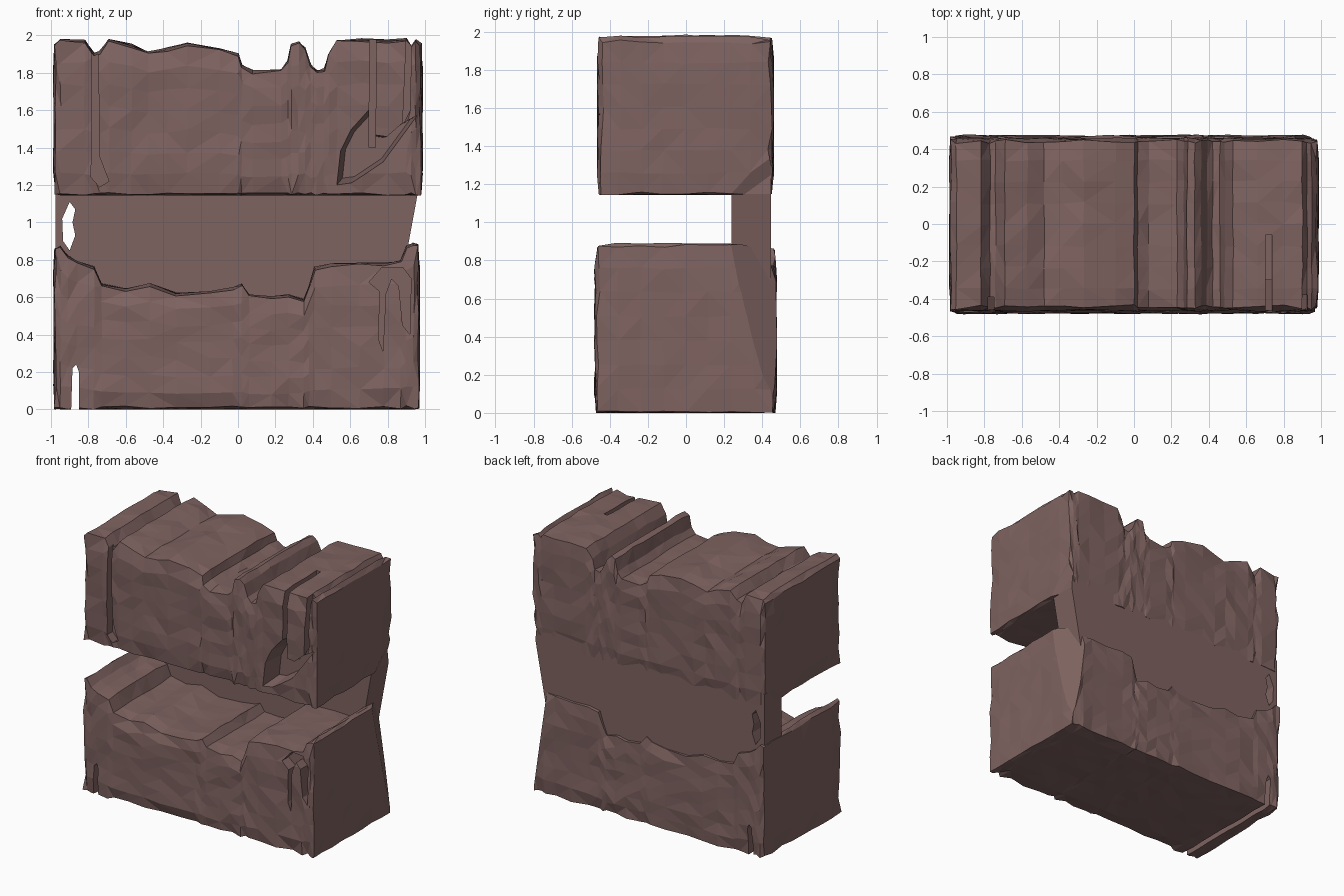
import bpy, bmesh, random
from mathutils import Vector

if "Cube" in bpy.data.objects:
    bpy.data.objects.remove(bpy.data.objects["Cube"])

random.seed(4)
stone = bpy.data.materials.new("brown_stone")
stone.diffuse_color = (0.21, 0.125, 0.118, 1)
stone.use_nodes = True
stone.node_tree.nodes["Principled BSDF"].inputs["Base Color"].default_value = stone.diffuse_color


def finish(name, bm):
    bmesh.ops.recalc_face_normals(bm, faces=bm.faces)
    me = bpy.data.meshes.new(name)
    bm.to_mesh(me)
    bm.free()
    me.materials.append(stone)
    ob = bpy.data.objects.new(name, me)
    bpy.context.collection.objects.link(ob)
    return ob


def rough_block(name, top, bottom, y0, y1, chamfer, ny=8, nz=7):
    """Block with a top profile running front to back, chipped faces and a cut back corner."""
    bm = bmesh.new()
    nx, grid = len(top) - 1, {}
    for i, (x, zt) in enumerate(top):
        for j in range(ny + 1):
            for k in range(nz + 1):
                ends = [i in (0, nx), j in (0, ny), k in (0, nz)]
                if not any(ends):
                    continue
                p = Vector((x, y0 + (y1 - y0) * j / ny, bottom + (zt - bottom) * k / nz))
                r = random.uniform
                p += Vector((r(-.004, .004), r(-.008, .008), r(-.007, .007)))
                if sum(ends) > 1:      # worn edges
                    s = r(.005, .022)
                    if ends[0]: p.x += s * .6 if i == 0 else -s * .6
                    if ends[1]: p.y += s if j == 0 else -s
                    if ends[2]: p.z += s * .6 if k == 0 else -s * .6
                if k == 0:
                    p.z = max(p.z, bottom)
                grid[i, j, k] = bm.verts.new(p)

    def quads(na, nb, key):
        for a in range(na):
            for b in range(nb):
                bm.faces.new([grid[key(a + u, b + v)] for u, v in ((0, 0), (1, 0), (1, 1), (0, 1))])
    for e in (0, 1):
        quads(ny, nz, lambda a, b: (e * nx, a, b))
        quads(nx, nz, lambda a, b: (a, e * ny, b))
        quads(nx, ny, lambda a, b: (a, b, e * nz))
    bmesh.ops.triangulate(bm, faces=bm.faces)

    # slanting cut at the back right corner
    a, b, c = map(Vector, chamfer)
    n = (b - a).cross(c - a).normalized()
    if n.x < 0:
        n = -n
    bmesh.ops.bisect_plane(bm, geom=bm.verts[:] + bm.edges[:] + bm.faces[:],
                           plane_co=a, plane_no=n, clear_outer=True)
    bmesh.ops.holes_fill(bm, edges=[e for e in bm.edges if e.is_boundary], sides=0)
    bmesh.ops.triangulate(bm, faces=bm.faces)
    return finish(name, bm)


def cut(ob, outline, y0, y1, taper=1.0):
    """Carve an x-z outline from y0 to y1; taper shrinks the inner end."""
    bm = bmesh.new()
    c = sum((Vector(p) for p in outline), Vector((0, 0))) / len(outline)
    front = [bm.verts.new((x, y0, z)) for x, z in outline]
    back = [bm.verts.new((c.x + (x - c.x) * taper, y1, c.y + (z - c.y) * taper)) for x, z in outline]
    bm.faces.new(front)
    bm.faces.new(back[::-1])
    for i in range(len(front)):
        j = (i + 1) % len(front)
        bm.faces.new((front[j], front[i], back[i], back[j]))
    cutter = finish("cutter", bm)
    cutter.hide_render = True
    mod = ob.modifiers.new("carve", 'BOOLEAN')
    mod.operation, mod.solver, mod.object = 'DIFFERENCE', 'EXACT', cutter
    bpy.context.view_layer.objects.active = ob
    bpy.ops.object.modifier_apply(modifier=mod.name)
    bpy.data.objects.remove(cutter)


# upper block with notched top
upper_top = [(-.985, 1.95), (-.95, 1.975), (-.82, 1.97), (-.77, 1.9), (-.74, 1.91), (-.69, 1.975),
             (-.57, 1.95), (-.48, 1.91), (-.38, 1.93), (-.27, 1.955), (-.1, 1.93), (0, 1.9),
             (.02, 1.84), (.08, 1.81), (.23, 1.815), (.265, 1.86), (.285, 1.95), (.325, 1.965),
             (.36, 1.93), (.39, 1.84), (.42, 1.81), (.46, 1.82), (.485, 1.9), (.53, 1.97),
             (.66, 1.98), (.8, 1.975), (.9, 1.98), (.925, 1.94), (.95, 1.975), (.985, 1.955)]
upper = rough_block("upper_block", upper_top, 1.145, -.46, .455,
                    [(.98, .24, 1.15), (.98, .455, 1.36), (.84, .455, .88)])
cut(upper, [(-.785, 1.24), (-.74, 1.19), (-.69, 1.22), (-.74, 1.35), (-.75, 2.1), (-.78, 2.1)], -.6, -.39)
cut(upper, [(.70, 1.4), (.735, 1.4), (.74, 2.1), (.705, 2.1)], -.6, -.06)
cut(upper, [(.52, 1.19), (.6, 1.2), (.78, 1.32), (.97, 1.58), (.88, 1.53), (.8, 1.46), (.73, 1.47),
            (.71, 1.62), (.6, 1.5), (.54, 1.38)], -.5, -.3, .8)
cut(upper, [(.88, 1.52), (.92, 1.6), (.93, 2.1), (.905, 2.1)], -.6, -.38)

# lower block with sunken top
lower_top = [(-.985, .86), (-.95, .87), (-.91, .82), (-.86, .79), (-.77, .76), (-.73, .67), (-.6, .65),
             (-.47, .67), (-.33, .62), (-.15, .63), (-.03, .65), (.02, .67), (.06, .61), (.18, .6),
             (.27, .61), (.35, .585), (.38, .66), (.41, .76), (.5, .775), (.65, .78), (.78, .78),
             (.87, .79), (.9, .87), (.94, .89), (.97, .885)]
lower = rough_block("lower_block", lower_top, 0, -.475, .47,
                    [(.965, .24, .87), (.965, .46, .02), (.84, .46, .87)])
cut(lower, [(-.895, -.1), (-.85, -.1), (-.85, .2), (-.865, .24), (-.885, .22)], -.7, .7)
cut(lower, [(.75, .38), (.775, .31), (.79, .62), (.82, .7), (.86, .66), (.88, .45), (.92, .4),
            (.925, .7), (.88, .76), (.77, .76), (.7, .68), (.76, .63)], -.6, -.39)

# back wall joining both blocks, narrowing at the right
bm = bmesh.new()
for x, z in ((-.975, .5), (-.975, 1.25), (.95, 1.25), (.96, 1.15), (.84, .88), (.84, .5)):
    for y in (.24, .445):
        bm.verts.new((x, y, z))
bmesh.ops.convex_hull(bm, input=bm.verts)
wall = finish("back_wall", bm)
cut(wall, [(-.9, .85), (-.87, .93), (-.885, 1.0), (-.87, 1.07), (-.9, 1.11), (-.94, 1.02), (-.935, .9)], 0, .7)
